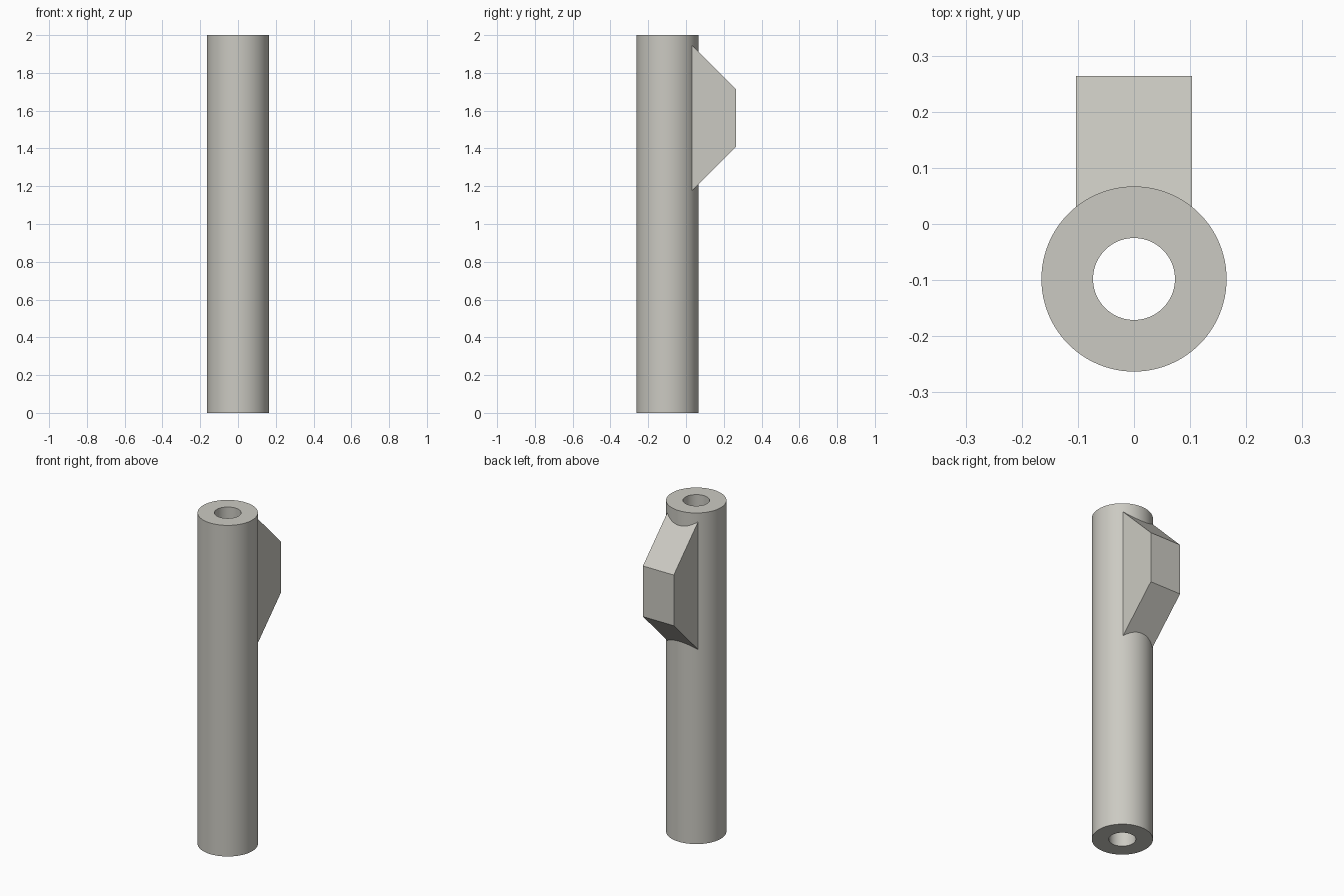
import bpy, bmesh, math

if "Cube" in bpy.data.objects:
    bpy.data.objects.remove(bpy.data.objects["Cube"])

AXIS_Y = -0.098
R_OUT, R_IN, HEIGHT, SEGS = 0.165, 0.073, 2.0, 96

grey = bpy.data.materials.new("warm_grey")
grey.diffuse_color = (0.60, 0.59, 0.54, 1)
grey.use_nodes = True
grey.node_tree.nodes["Principled BSDF"].inputs["Base Color"].default_value = grey.diffuse_color


def make_object(name, bm):
    bmesh.ops.recalc_face_normals(bm, faces=bm.faces)
    mesh = bpy.data.meshes.new(name)
    bm.to_mesh(mesh)
    bm.free()
    mesh.materials.append(grey)
    obj = bpy.data.objects.new(name, mesh)
    bpy.context.collection.objects.link(obj)
    return obj


# Hollow tube: a rectangular wall section swept round the axis
bm = bmesh.new()
section = [(R_IN, 0), (R_OUT, 0), (R_OUT, HEIGHT), (R_IN, HEIGHT)]
rings = []
for i in range(SEGS):
    a = 2 * math.pi * i / SEGS
    rings.append([bm.verts.new((r * math.cos(a), AXIS_Y + r * math.sin(a), z))
                  for r, z in section])
for i in range(SEGS):
    p, q = rings[i], rings[(i + 1) % SEGS]
    for k in range(4):
        n = (k + 1) % 4
        bm.faces.new((p[k], q[k], q[n], p[n]))
tube = make_object("tube_with_lug", bm)

# Tapered lug on the back: a trapezoid profile extruded across x, rooted in the wall
bm = bmesh.new()
profile = [(0.01, 1.154), (0.264, 1.408), (0.264, 1.714), (0.01, 1.968)]
face = bm.faces.new([bm.verts.new((-0.103, y, z)) for y, z in profile])
side = bmesh.ops.extrude_face_region(bm, geom=[face])
bmesh.ops.translate(bm, vec=(0.206, 0, 0),
                    verts=[v for v in side["geom"] if isinstance(v, bmesh.types.BMVert)])
lug = make_object("lug", bm)

# Join both into one solid
bpy.context.view_layer.objects.active = tube
tube.select_set(True)
union = tube.modifiers.new("union", 'BOOLEAN')
union.operation, union.solver, union.object = 'UNION', 'EXACT', lug
bpy.ops.object.modifier_apply(modifier=union.name)
bpy.data.objects.remove(lug)
bpy.ops.object.shade_smooth_by_angle(angle=math.radians(30))
